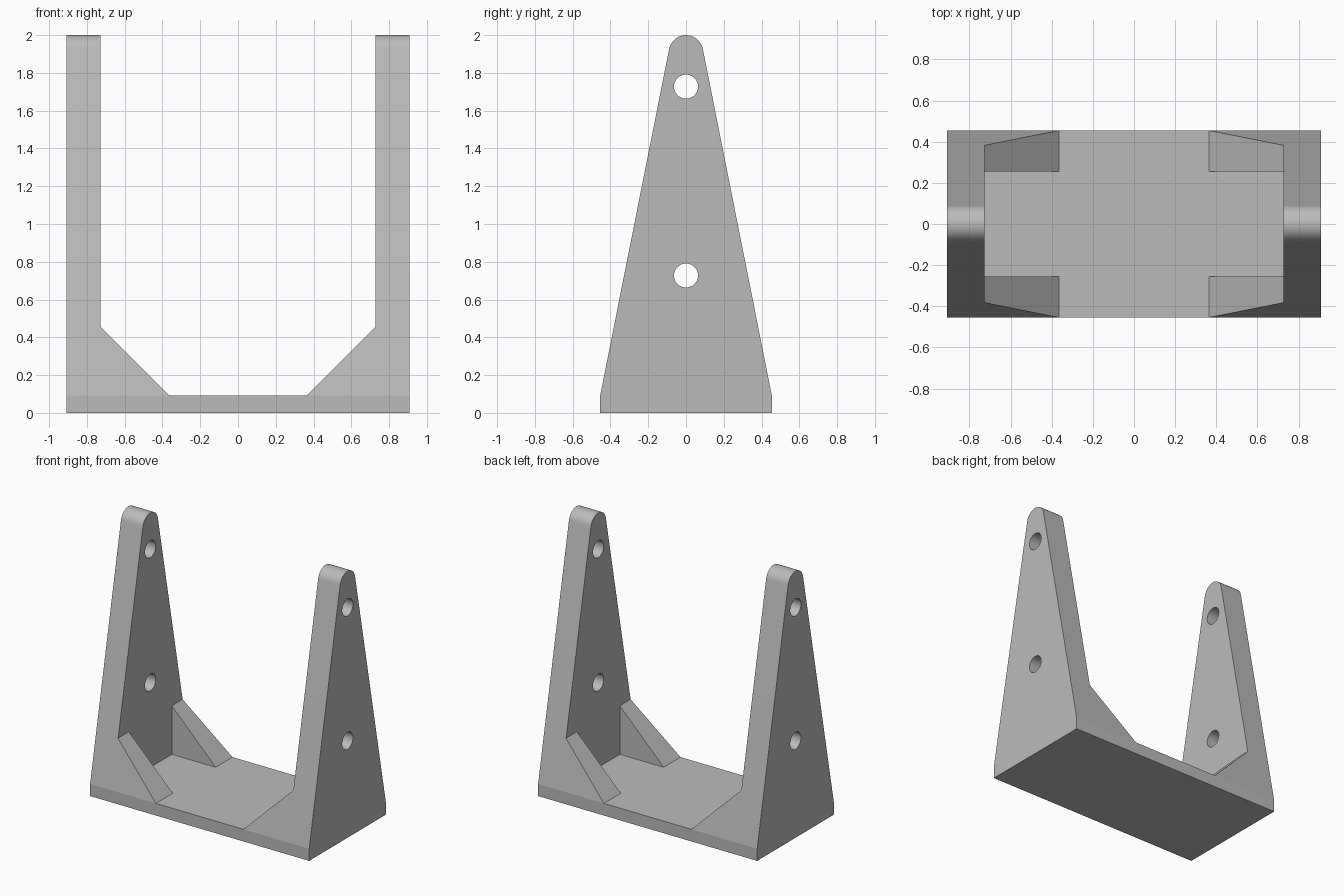
import bpy, bmesh, math
from mathutils import Vector

cube = bpy.data.objects.get("Cube")
if cube:
    bpy.data.objects.remove(cube, do_unlink=True)

U = 2 / 110                               # one design unit
HALF_X, HALF_Y, BASE_H = 50 * U, 25 * U, 5 * U
INNER_X, TIP_R, TIP_Z = 40 * U, 5 * U, 105 * U
HOLE_R, HOLES = 3.5 * U, (40 * U, 95 * U)
RIB_X, RIB_Y, RIB_Z = 20 * U, 14 * U, 25 * U

grey = bpy.data.materials.new("plain grey")
grey.use_nodes = True
colour = (0.5, 0.5, 0.5, 1)
grey.diffuse_color = colour
grey.node_tree.nodes["Principled BSDF"].inputs["Base Color"].default_value = colour


def hull(name, points):
    """Convex solid around a few points, with flat regions merged."""
    bm = bmesh.new()
    for p in points:
        bm.verts.new(p)
    bmesh.ops.convex_hull(bm, input=bm.verts)
    bmesh.ops.dissolve_limit(bm, angle_limit=0.01, verts=bm.verts, edges=bm.edges)
    bmesh.ops.recalc_face_normals(bm, faces=bm.faces)
    mesh = bpy.data.meshes.new(name)
    bm.to_mesh(mesh)
    bm.free()
    mesh.materials.append(grey)
    obj = bpy.data.objects.new(name, mesh)
    bpy.context.collection.objects.link(obj)
    return obj


def combine(target, tool, operation):
    """Apply an exact boolean and remove the tool."""
    mod = target.modifiers.new("combine", 'BOOLEAN')
    mod.operation, mod.solver, mod.object = operation, 'EXACT', tool
    bpy.context.view_layer.objects.active = target
    bpy.ops.object.modifier_apply(modifier=mod.name)
    bpy.data.objects.remove(tool, do_unlink=True)


def ring(x, z, r, start, end, steps):
    angles = [start + (end - start) * i / steps for i in range(steps + 1)]
    return [Vector((x, r * math.cos(a), z + r * math.sin(a))) for a in angles]


# Angle at which the sloping side runs into the rounded tip
drop = TIP_Z - BASE_H
tangent = math.acos(TIP_R / math.hypot(HALF_Y, drop)) - math.atan2(drop, HALF_Y)
rib_top_y = HALF_Y - (RIB_Z - BASE_H) * math.tan(tangent)

# Base plate
bracket = hull("bracket", [(x, y, z) for x in (-HALF_X, HALF_X)
                           for y in (-HALF_Y, HALF_Y) for z in (0, BASE_H)])

for side, label in ((1, "left"), (-1, "right")):
    # Tapered upright with a rounded tip
    points = []
    for x in (INNER_X * side, HALF_X * side):
        points += [(x, y, z) for y in (-HALF_Y, HALF_Y) for z in (0, BASE_H)]
        points += ring(x, TIP_Z, TIP_R, tangent, math.pi - tangent, 24)
    combine(bracket, hull(label + "_upright", points), 'UNION')

    # Corner ribs, flush with the sloping sides
    for end in (-1, 1):
        points = [(RIB_X * side, y * end, BASE_H) for y in (RIB_Y, HALF_Y)]
        points += [(INNER_X * side, y * end, BASE_H) for y in (RIB_Y, HALF_Y)]
        points += [(INNER_X * side, y * end, RIB_Z) for y in (RIB_Y, rib_top_y)]
        combine(bracket, hull(label + "_rib", points), 'UNION')

# Through holes in both uprights
for z in HOLES:
    points = [p for x in (-1, 1) for p in ring(x, z, HOLE_R, 0, math.tau * 47 / 48, 47)]
    combine(bracket, hull("hole_cutter", points), 'DIFFERENCE')

# Clean up the joined faces and smooth only the curves
bm = bmesh.new()
bm.from_mesh(bracket.data)
bmesh.ops.remove_doubles(bm, verts=bm.verts, dist=0.0001)
bmesh.ops.dissolve_limit(bm, angle_limit=0.01, verts=bm.verts, edges=bm.edges)
bm.to_mesh(bracket.data)
bm.free()
bpy.ops.object.select_all(action='DESELECT')
bracket.select_set(True)
bpy.context.view_layer.objects.active = bracket
bpy.ops.object.shade_smooth_by_angle(angle=math.radians(10))
